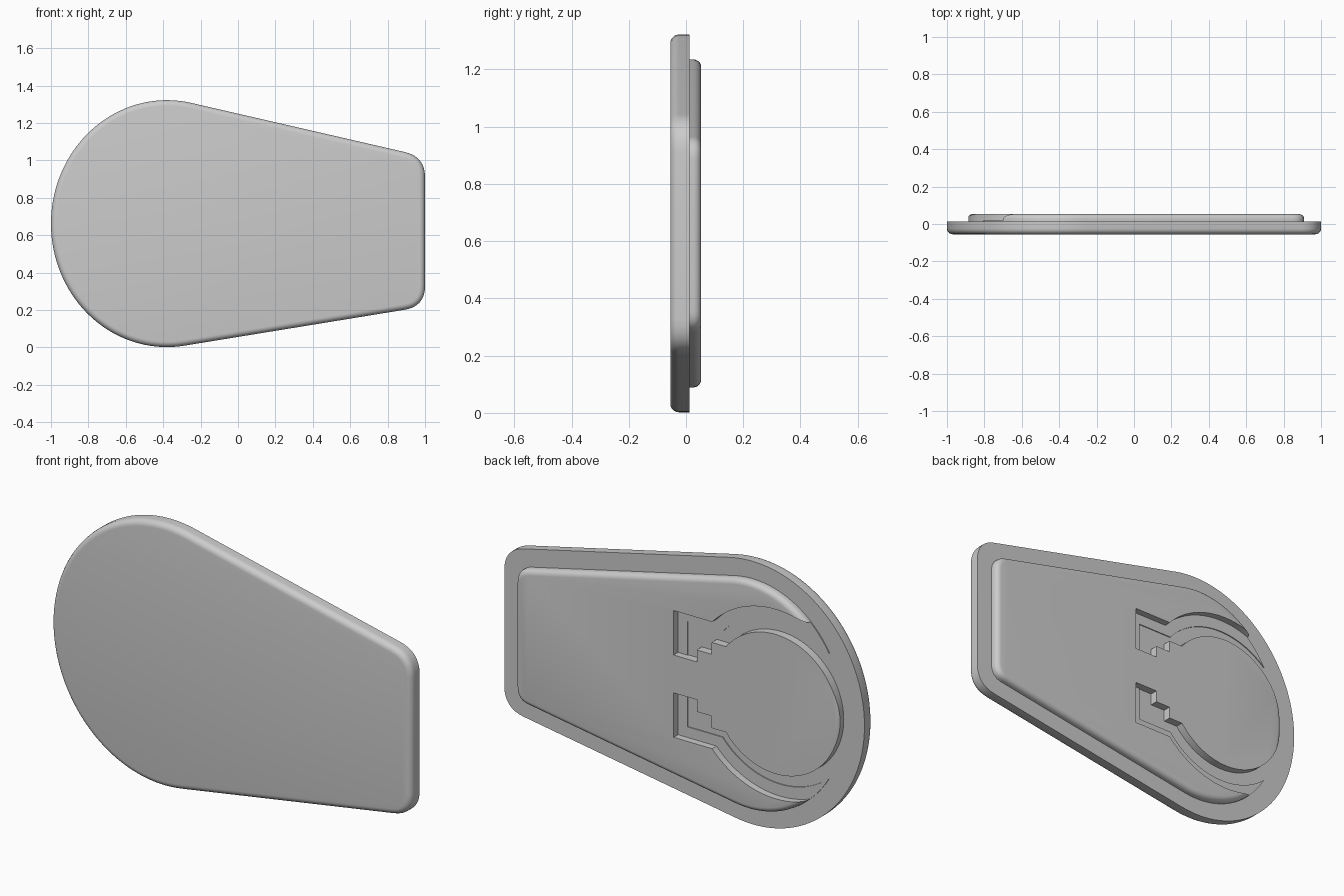
import bpy, bmesh
from math import sin, cos, atan2, asin, pi
from mathutils import Vector

if "Cube" in bpy.data.objects:
    bpy.data.objects.remove(bpy.data.objects["Cube"])

grey = bpy.data.materials.new("plain grey")
grey.use_nodes = True
grey.diffuse_color = (0.6, 0.6, 0.6, 1)
grey.node_tree.nodes["Principled BSDF"].inputs["Base Color"].default_value = (0.6, 0.6, 0.6, 1)

MID = 0.662          # height of the centre line
BACK = 0.013         # rear face of the plate


def arc(cx, cz, rx, rz, start, end, n):
    return [Vector((cx + rx * cos(start + (end - start) * i / n),
                    cz + rz * sin(start + (end - start) * i / n))) for i in range(n + 1)]


def fillet(before, corner, after, d, n=8):
    a = corner + (before - corner).normalized() * d
    b = corner + (after - corner).normalized() * d
    return [a * (1 - t) ** 2 + corner * 2 * t * (1 - t) + b * t * t
            for t in (i / n for i in range(n + 1))]


def teardrop(rx, rz, right, corner):
    """Round left end, two tapering sides and a straight right end."""
    up, low = -0.23, 0.163
    round_end = arc(-0.38, MID, rx, rz, atan2(rz, -up * rx), 2 * pi - atan2(rz, low * rx), 72)
    first, last = round_end[0], round_end[-1]
    top = Vector((right, first.y + up * (right - first.x)))
    bottom = Vector((right, last.y + low * (right - last.x)))
    return round_end + fillet(last, bottom, top, corner) + fillet(bottom, top, first, corner)


def prism(name, points, base, cap, bevel=0.0):
    """Extrude an x-z outline along y and round the edge of the cap."""
    bm = bmesh.new()
    face = bm.faces.new([bm.verts.new((p[0], base, p[1])) for p in points])
    res = bmesh.ops.extrude_face_region(bm, geom=[face], use_keep_orig=True)
    for v in res["geom"]:
        if isinstance(v, bmesh.types.BMVert):
            v.co.y = cap
    bmesh.ops.recalc_face_normals(bm, faces=bm.faces)
    if bevel:
        rim = [e for e in bm.edges if all(abs(v.co.y - cap) < 1e-5 for v in e.verts)]
        bmesh.ops.bevel(bm, geom=rim, offset=bevel, segments=5, profile=0.5,
                        affect='EDGES', clamp_overlap=False)
    mesh = bpy.data.meshes.new(name)
    bm.to_mesh(mesh)
    bm.free()
    mesh.materials.append(grey)
    obj = bpy.data.objects.new(name, mesh)
    bpy.context.collection.objects.link(obj)
    return obj


def select(obj):
    bpy.ops.object.select_all(action='DESELECT')
    obj.select_set(True)
    bpy.context.view_layer.objects.active = obj


def cut(obj, cutter):
    cutter.hide_render = True
    mod = obj.modifiers.new("cut", 'BOOLEAN')
    mod.operation, mod.solver, mod.object = 'DIFFERENCE', 'EXACT', cutter
    select(obj)
    bpy.ops.object.modifier_apply(modifier=mod.name)
    bpy.data.objects.remove(cutter)


def groove(outer, end_x, end_h):
    """C-shaped slot around the disc, with stepped notches at both ends."""
    cx, inner = -0.535, 0.35
    a, b = asin(end_h / outer), asin(0.215 / inner)
    steps = [(-0.18, 0.215), (-0.18, 0.155), (-0.097, 0.155), (-0.097, 0.095),
             (end_x, 0.095), (end_x, end_h)]
    upper = [(x, MID + h) for x, h in steps]
    lower = [(x, MID - h) for x, h in reversed(steps)]
    return (upper + arc(cx, MID, outer, outer, a, 2 * pi - a, 80) + lower
            + arc(cx, MID, inner, inner, 2 * pi - b, b, 80))


# Front plate with a rounded front rim
plate = prism("plate", teardrop(0.62, 0.66, 1.0, 0.11), BACK, -0.055, 0.03)

# Raised rear block, cut by the wide groove and a slightly deeper inner channel
block = prism("rear_block", teardrop(0.51, 0.573, 0.91, 0.065), BACK - 0.01, 0.053, 0.027)
cut(block, prism("groove_cutter", groove(0.475, 0.031, 0.318), BACK + 0.005, 0.1))
cut(block, prism("channel_cutter", groove(0.415, -0.02, 0.265), BACK - 0.0005, 0.1))

for part in (plate, block):
    select(part)
    bpy.ops.object.shade_smooth_by_angle(angle=0.6)
